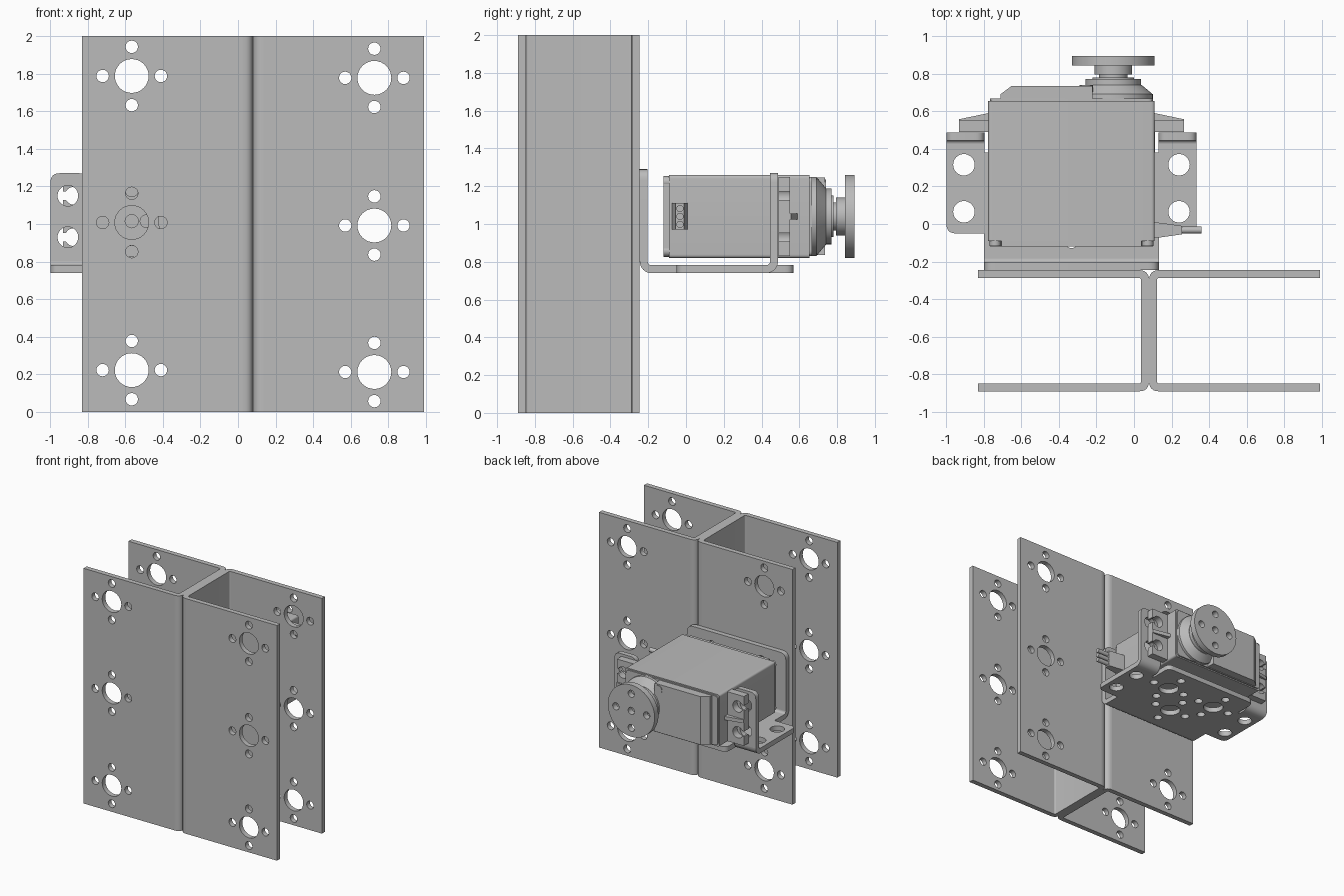
import bpy, bmesh, math
from mathutils import Vector, Matrix

if "Cube" in bpy.data.objects:
    bpy.data.objects.remove(bpy.data.objects["Cube"])

GREY = bpy.data.materials.new("machined grey")
GREY.use_nodes = True
GREY.diffuse_color = (0.5, 0.5, 0.5, 1)
GREY.node_tree.nodes["Principled BSDF"].inputs["Base Color"].default_value = (0.5, 0.5, 0.5, 1)

# local (a, b, depth) to world, for each extrusion axis
AXES = {"z": lambda a, b, d: (a, b, d),
        "y": lambda a, b, d: (a, d, b),
        "x": lambda a, b, d: (d, a, b)}


def circle(a, b, r, n=32):
    return [(a + r * math.cos(i * math.tau / n), b + r * math.sin(i * math.tau / n)) for i in range(n)]


def rounded(points, steps=6):
    """Outline from (a, b, radius) corners; each corner is softened by its radius."""
    out = []
    for i, (a, b, r) in enumerate(points):
        p = Vector((a, b))
        if not r:
            out.append((a, b))
            continue
        p0 = p + (Vector(points[i - 1][:2]) - p).normalized() * r
        p1 = p + (Vector(points[(i + 1) % len(points)][:2]) - p).normalized() * r
        for k in range(steps + 1):
            t = k / steps
            out.append(tuple(p0 * (1 - t) ** 2 + p * (2 * t * (1 - t)) + p1 * t * t))
    return out


def rect(a0, a1, b0, b1, r=0.0):
    return rounded([(a0, b0, r), (a1, b0, r), (a1, b1, r), (a0, b1, r)])


def finish(name, mesh):
    mesh.materials.clear()
    mesh.materials.append(GREY)
    mesh.shade_smooth()
    mesh.set_sharp_from_angle(angle=math.radians(30))
    obj = bpy.data.objects.new(name, mesh)
    bpy.context.collection.objects.link(obj)
    return obj


def prism(name, outline, axis, lo, hi, holes=()):
    """Filled outline with holes, extruded from lo to hi along an axis."""
    curve = bpy.data.curves.new(name, "CURVE")
    curve.dimensions = "2D"
    curve.fill_mode = "BOTH"
    curve.extrude = (hi - lo) / 2
    for loop in [outline, *holes]:
        spline = curve.splines.new("POLY")
        spline.points.add(len(loop) - 1)
        for point, (a, b) in zip(spline.points, loop):
            point.co = (a, b, 0, 1)
        spline.use_cyclic_u = True
    temp = bpy.data.objects.new(name, curve)
    mesh = bpy.data.meshes.new_from_object(temp)
    bpy.data.objects.remove(temp)
    bpy.data.curves.remove(curve)
    for v in mesh.vertices:
        v.co = AXES[axis](v.co.x, v.co.y, v.co.z + (lo + hi) / 2)
    bm = bmesh.new()
    bm.from_mesh(mesh)
    bmesh.ops.remove_doubles(bm, verts=bm.verts, dist=1e-5)
    bmesh.ops.recalc_face_normals(bm, faces=bm.faces)
    bm.to_mesh(mesh)
    bm.free()
    return finish(name, mesh)


def cross_holes(a, b, big=0.09):
    """One large hole with four small ones around it."""
    ring = [(0.155, 0), (-0.155, 0), (0, 0.155), (0, -0.155)]
    return [circle(a, b, big)] + [circle(a + u, b + v, 0.033, 20) for u, v in ring]


def bend(name, y, z, sy, lo, hi):
    """Quarter bend joining a floor plate to an upright; y, z is the inner arc centre."""
    ri, ro = 0.02, 0.062
    arc = [i * math.pi / 16 for i in range(9)]
    pts = [(y + sy * ro * math.cos(t), z - ro * math.sin(t)) for t in arc]
    pts += [(y + sy * ri * math.cos(t), z - ri * math.sin(t)) for t in reversed(arc)]
    prism(name, pts, "x", lo, hi)


# --- Two back-to-back channels: flanges, web and rounded corners ---
T, MID = 0.042, 0.08
Y0, Y1, LEFT = -0.89, -0.245, -0.83
flange_holes = [h for z in (0.223, 1.008, 1.787) for h in cross_holes(-0.565, z)]
R = 0.055
parts = []
for label, lo in (("front", Y0), ("back", Y1 - T)):
    parts.append(prism(f"{label}_flange", rect(LEFT, MID - R, 0, 2), "y", lo, lo + T, flange_holes))
web_profile = rounded([
    (MID - R, Y0, 0), (MID, Y0, R), (MID, Y1, R), (MID - R, Y1, 0),
    (MID - R, Y1 - T, 0), (MID - T, Y1 - T, 0.012),
    (MID - T, Y0 + T, 0.012), (MID - R, Y0 + T, 0)])
parts.append(prism("web", web_profile, "z", 0, 2))
# the second channel is the first one turned half round
turn = Matrix.Translation((MID, 0, 1)) @ Matrix.Rotation(math.pi, 4, "Y") @ Matrix.Translation((-MID, 0, -1))
for part in parts:
    twin = part.copy()
    twin.data = part.data.copy()
    twin.name = "second_" + part.name
    twin.matrix_world = turn
    bpy.context.collection.objects.link(twin)

# --- Servo bracket ---
CX = -0.3325                       # bracket and servo centre line
F0, F1 = 0.74, 0.782               # floor plate heights
half = [(0.465, -0.183, 0), (0.465, -0.05, 0), (0.665, -0.05, 0.05), (0.665, 0.425, 0),
        (0.463, 0.425, 0), (0.463, 0.38, 0), (0.445, 0.38, 0), (0.445, 0.57, 0.05)]
floor = [(CX + u, y, r) for u, y, r in half] + [(CX - u, y, r) for u, y, r in reversed(half)]
floor_holes = [circle(CX + s * 0.572, y, 0.057) for s in (-1, 1) for y in (0.065, 0.315)]
for u, y in ((-0.235, 0.32), (0.235, 0.32), (0, 0.06)):
    floor_holes += cross_holes(CX + u, y, 0.08)
prism("bracket_floor", rounded(floor), "z", F0, F1, floor_holes)
bend("bracket_back_bend", -0.183, F0 + 0.062, -1, CX - 0.465, CX + 0.465)
back = rounded([(CX - 0.465, F0 + 0.062, 0), (CX + 0.465, F0 + 0.062, 0),
                (CX + 0.465, 1.29, 0.06), (CX - 0.465, 1.29, 0.06)])
back_holes = cross_holes(CX, 1.015) + [circle(CX + s * 0.2325, z, 0.035, 20)
                                       for s in (-1, 1) for z in (0.85, 1.015, 1.18)]
prism("bracket_back", back, "y", Y1, Y1 + T, back_holes)
for label, s in (("right", -1), ("left", 1)):
    x0, x1 = sorted((CX + s * 0.463, CX + s * 0.665))
    bend(f"{label}_tab_bend", 0.425, F0 + 0.062, 1, x0, x1)
    tab = rounded([(x0, F0 + 0.062, 0), (x1, F0 + 0.062, 0), (x1, 1.27, 0.05), (x0, 1.27, 0.05)])
    prism(f"{label}_tab", tab, "y", 0.445, 0.487, [circle(CX + s * 0.572, z, 0.055) for z in (0.93, 1.15)])

# --- Servo case ---
ZC = 1.04
B0, B1 = CX - 0.4425, CX + 0.4425
prism("servo_case", rect(B0, B1, 0.82, 1.26, 0.02), "y", -0.09, 0.655)
prism("servo_bottom_cover", rounded([
    (B0 + 0.07, 0.825, 0), (B1 - 0.07, 0.825, 0), (B1 - 0.07, 0.86, 0.02), (B1 - 0.01, 0.86, 0),
    (B1 - 0.01, 1.22, 0), (B1 - 0.07, 1.22, 0.02), (B1 - 0.07, 1.255, 0), (B0 + 0.07, 1.255, 0),
    (B0 + 0.07, 1.22, 0.02), (B0 + 0.01, 1.22, 0), (B0 + 0.01, 0.86, 0), (B0 + 0.07, 0.86, 0.02)]),
    "y", -0.12, -0.09)
for x in (B0 + 0.037, B1 - 0.037):
    for z in (0.857, 1.223):
        prism("case_screw", circle(x, z, 0.03, 16), "y", -0.118, -0.08)
prism("servo_top_rim", rect(B0 + 0.01, B1 - 0.01, 0.83, 1.25, 0.03), "y", 0.655, 0.667)

# mounting ears with open keyhole slots
side = [(0.5975, 0.83)]
for z in (0.93, 1.15):
    side += [(0.5975, z - 0.022)]
    side += [(0.54 + 0.048 * math.cos(t), z + 0.048 * math.sin(t))
             for t in (-0.48 - i * (math.tau - 0.96) / 16 for i in range(17))]
    side += [(0.5975, z + 0.022)]
side += [(0.5975, 1.25)]
ears = [(CX + u, z) for u, z in side] + [(CX - u, z) for u, z in reversed(side)]
prism("servo_ears", ears, "y", 0.49, 0.55)
for s in (-1, 1):
    rib = [(CX + s * u, y) for u, y in ((0.44, 0.545), (0.5975, 0.545), (0.5975, 0.557), (0.44, 0.59))]
    prism("ear_rib", rib, "z", ZC - 0.015, ZC + 0.015)

# gearbox lid: sloped end, then a cone round the output shaft
SX = -0.11
lid = [(-0.71, 0.66), (-0.71, 0.69), (-0.65, 0.735), (-0.22, 0.735), (-0.22, 0.66)]
prism("gearbox_lid", lid, "z", 0.835, 1.245)
prism("lid_boss", circle(-0.255, 1.2, 0.036, 20), "y", 0.66, 0.74)
prism("shaft_base", circle(SX, ZC, 0.21, 48), "y", 0.66, 0.69)
bm = bmesh.new()
bmesh.ops.create_cone(bm, cap_ends=True, segments=48, radius1=0.21, radius2=0.15, depth=0.05,
                      matrix=Matrix.Translation((SX, 0.715, ZC)) @ Matrix.Rotation(-math.pi / 2, 4, "X"))
mesh = bpy.data.meshes.new("shaft_cone")
bm.to_mesh(mesh)
bm.free()
finish("shaft_cone", mesh)

# output shaft and horn
for name, r, lo, hi in (("shaft_collar", 0.148, 0.735, 0.77), ("shaft_ring", 0.11, 0.77, 0.78),
                        ("output_shaft", 0.075, 0.775, 0.8), ("horn_hub", 0.1, 0.795, 0.842)):
    prism(name, circle(SX, ZC, r, 40), "y", lo, hi)
horn_holes = [circle(SX + 0.145 * u, ZC + 0.145 * v, 0.03, 20) for u, v in ((1, 0), (-1, 0), (0, 1), (0, -1))]
prism("horn_disc", circle(SX, ZC, 0.22, 64), "y", 0.842, 0.893, horn_holes + [circle(SX, ZC, 0.03, 20)])

# --- Cable outlet and wires ---
outlet = [(B1 - 0.01, -0.075), (0.15, -0.07), (0.255, -0.055), (0.255, -0.01), (0.15, 0.005), (B1 - 0.01, 0.01)]
prism("cable_outlet", outlet, "z", 0.97, 1.11)
for dz in (-0.042, 0, 0.042):
    prism("cable_wire", circle(-0.032, ZC + dz, 0.019, 16), "x", 0.25, 0.36)
